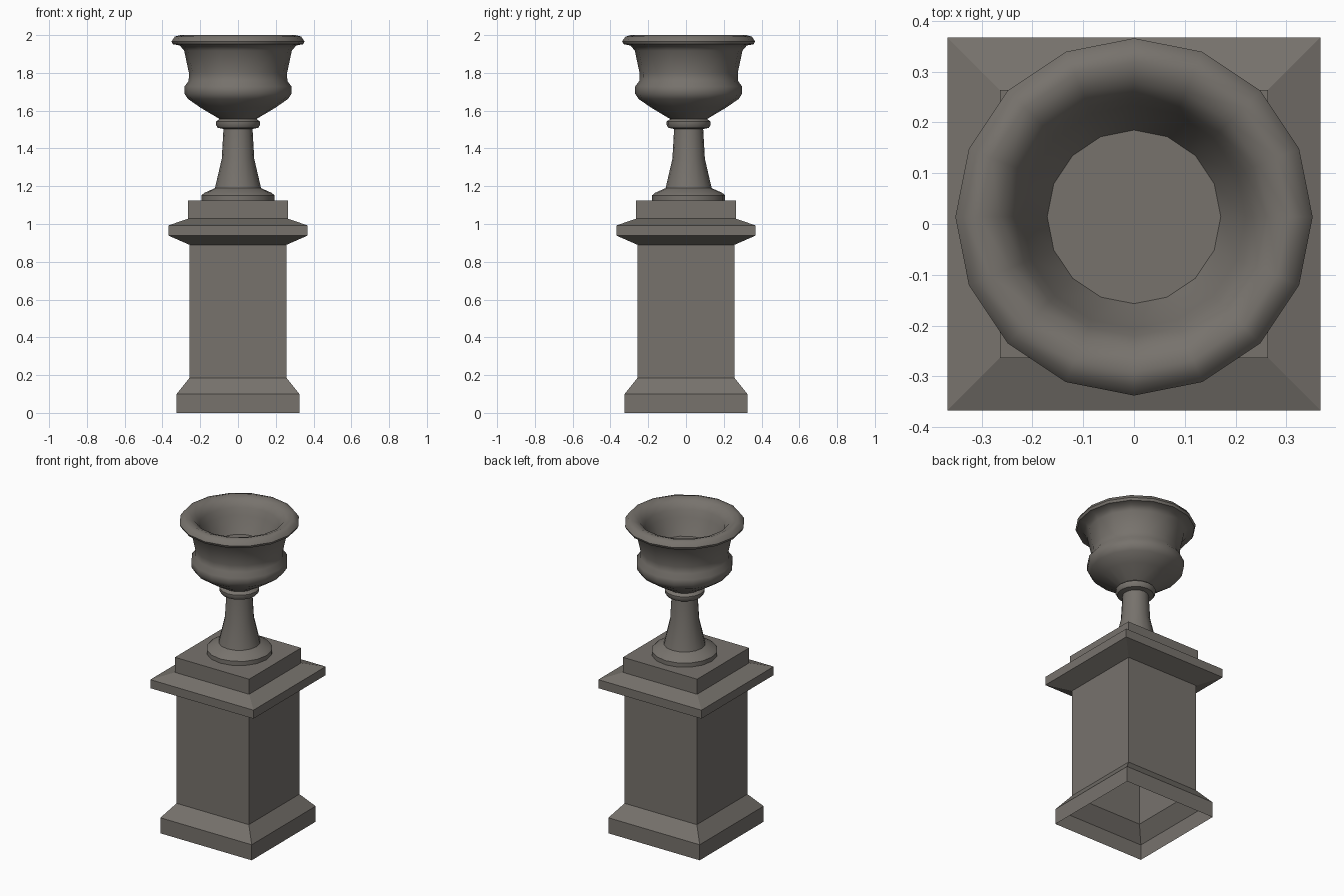
import bpy, bmesh, math

if "Cube" in bpy.data.objects:
    bpy.data.objects.remove(bpy.data.objects["Cube"])

stone = bpy.data.materials.new("weathered_stone")
stone.diffuse_color = (0.185, 0.17, 0.152, 1)
stone.use_nodes = True
stone.node_tree.nodes["Principled BSDF"].inputs["Base Color"].default_value = stone.diffuse_color


def lathe(name, profile, sides, start=0.0, scale=1.0, centre_y=0.0, smooth=None):
    """Loft rings of (radius, height) and close the last ring with a cap."""
    bm = bmesh.new()
    rings = []
    for r, z in profile:
        ring = []
        for i in range(sides):
            a = start + 2 * math.pi * i / sides
            ring.append(bm.verts.new((r * scale * math.cos(a),
                                      centre_y + r * scale * math.sin(a), z)))
        rings.append(ring)
    for lo, hi in zip(rings, rings[1:]):
        for i in range(sides):
            j = (i + 1) % sides
            bm.faces.new((lo[i], lo[j], hi[j], hi[i]))
    bm.faces.new(rings[-1])
    mesh = bpy.data.meshes.new(name)
    bm.to_mesh(mesh)
    bm.free()
    mesh.materials.append(stone)
    obj = bpy.data.objects.new(name, mesh)
    bpy.context.collection.objects.link(obj)
    if smooth is not None:
        bpy.ops.object.select_all(action='DESELECT')
        obj.select_set(True)
        bpy.context.view_layer.objects.active = obj
        bpy.ops.object.shade_smooth_by_angle(angle=math.radians(smooth))
    return obj


# Square pedestal, open underneath: plinth, shaft, cornice and top block
lathe("pedestal", [
    (0.325, 0.0), (0.325, 0.10), (0.257, 0.185), (0.257, 0.89),
    (0.367, 0.938), (0.367, 0.993), (0.264, 1.028), (0.264, 1.125),
], 4, start=math.pi / 4, scale=math.sqrt(2))

# Round urn: foot, stem, collar, bowl, rolled rim, then inside down to the floor
lathe("urn", [
    (0.193, 1.123), (0.193, 1.152), (0.178, 1.165), (0.122, 1.19),
    (0.086, 1.345), (0.077, 1.503), (0.107, 1.509), (0.117, 1.525),
    (0.117, 1.542), (0.098, 1.556), (0.20, 1.617), (0.265, 1.662),
    (0.283, 1.69), (0.283, 1.728), (0.261, 1.758), (0.260, 1.80),
    (0.285, 1.918), (0.308, 1.945), (0.345, 1.952), (0.352, 1.967),
    (0.335, 1.992), (0.305, 2.0), (0.265, 1.985), (0.235, 1.945),
    (0.22, 1.90), (0.171, 1.80),
], 16, centre_y=0.014, smooth=45)
